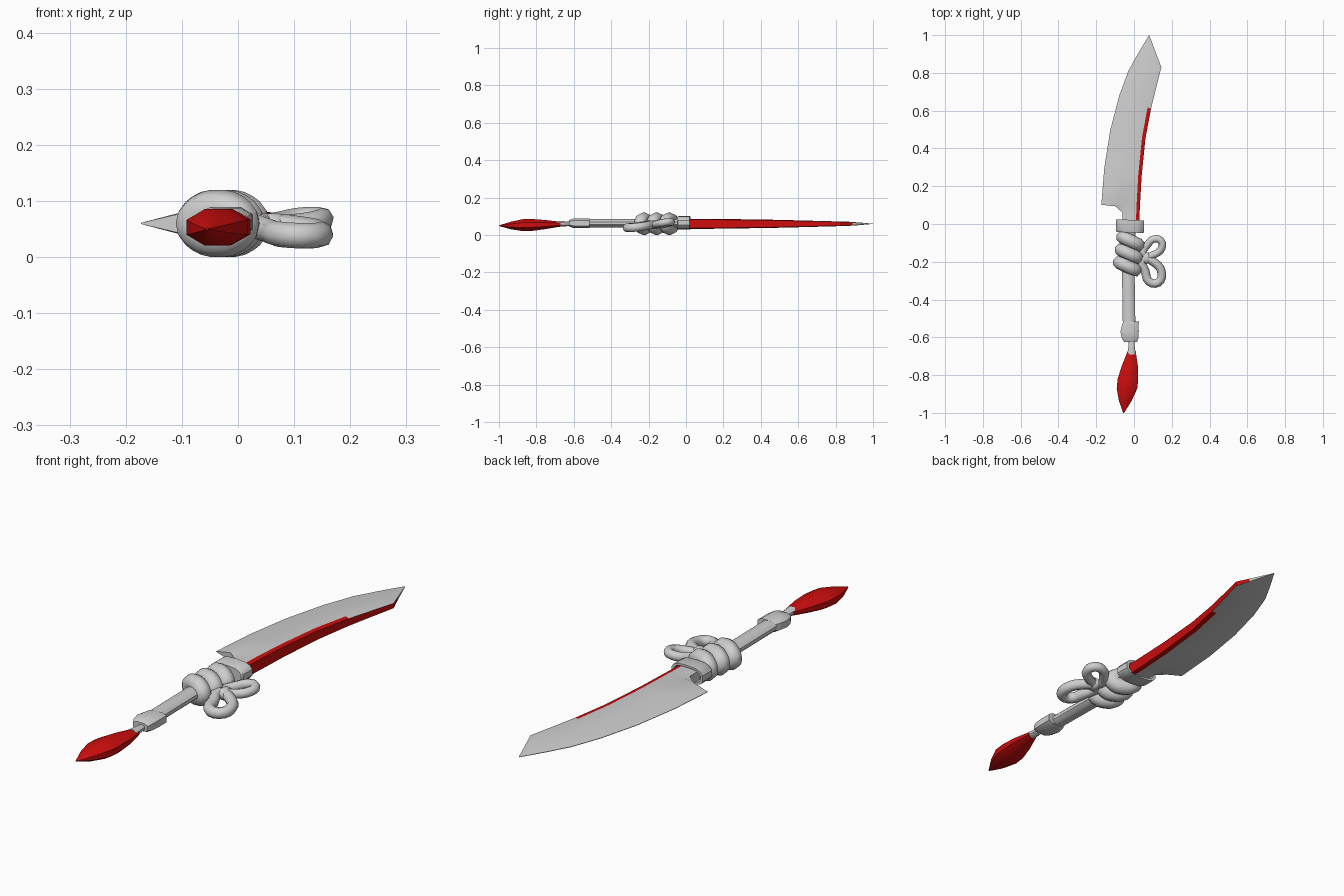
import bpy
import bmesh
from math import cos, sin, pi, radians, copysign

cube = bpy.data.objects.get("Cube")
if cube:
    bpy.data.objects.remove(cube, do_unlink=True)


def material(name, rgb):
    m = bpy.data.materials.new(name)
    m.use_nodes = True
    m.diffuse_color = (*rgb, 1)
    m.node_tree.nodes["Principled BSDF"].inputs["Base Color"].default_value = (*rgb, 1)
    return m


grey = material("light grey", (0.62, 0.62, 0.62))
red = material("deep red", (0.6, 0.004, 0.004))


def smooth(ob, angle):
    bpy.ops.object.select_all(action="DESELECT")
    ob.select_set(True)
    bpy.context.view_layer.objects.active = ob
    bpy.ops.object.shade_smooth_by_angle(angle=radians(angle))


def skin(name, rings, mats, angle=40, rule=None):
    """Bridge closed rings of points, cap both ends, colour faces by rule."""
    bm = bmesh.new()
    loops = [[bm.verts.new(p) for p in ring] for ring in rings]
    n = len(loops[0])
    for a, b in zip(loops, loops[1:]):
        for i in range(n):
            j = (i + 1) % n
            f = bm.faces.new((a[i], a[j], b[j], b[i]))
            if rule:
                f.material_index = rule(i, f.calc_center_median().y)
    bm.faces.new(loops[0])
    bm.faces.new(loops[-1])
    bmesh.ops.recalc_face_normals(bm, faces=bm.faces)
    mesh = bpy.data.meshes.new(name)
    bm.to_mesh(mesh)
    bm.free()
    for m in mats:
        mesh.materials.append(m)
    ob = bpy.data.objects.new(name, mesh)
    bpy.context.collection.objects.link(ob)
    smooth(ob, angle)
    return ob


def oval(x, y, z, rx, rz, sides=10, power=1.0, tilt=0.0):
    """Cross-section facing y; power below 1 makes it boxier."""
    ring = []
    for i in range(sides):
        a = 2 * pi * (i + 0.5) / sides
        c, s = cos(a), sin(a)
        dx = rx * copysign(abs(c) ** power, c)
        dz = rz * copysign(abs(s) ** power, s)
        ring.append((x + dx, y - tilt * dx, z + dz))
    return ring


def rope(name, points, radius):
    """Closed round cord through the points."""
    cu = bpy.data.curves.new(name, "CURVE")
    cu.dimensions = "3D"
    cu.bevel_depth = radius
    cu.bevel_resolution = 2
    cu.resolution_u = 3
    sp = cu.splines.new("BEZIER")
    sp.bezier_points.add(len(points) - 1)
    for bp, p in zip(sp.bezier_points, points):
        bp.co = p
        bp.handle_left_type = bp.handle_right_type = "AUTO"
    sp.use_cyclic_u = True
    ob = bpy.data.objects.new(name, cu)
    bpy.context.collection.objects.link(ob)
    bpy.ops.object.select_all(action="DESELECT")
    ob.select_set(True)
    bpy.context.view_layer.objects.active = ob
    bpy.ops.object.convert(target="MESH")
    ob = bpy.context.view_layer.objects.active
    ob.data.materials.clear()
    ob.data.materials.append(grey)
    smooth(ob, 60)


# Blade: edge x, y, edge half thickness, spine x, y, half thickness
MID = 0.06
stations = [
    (-0.06, -0.02, 0.02, 0.028, -0.02, 0.027),
    (-0.06, 0.06, 0.02, 0.03, 0.06, 0.027),
    (-0.10, 0.094, 0.018, 0.031, 0.09, 0.027),
    (-0.173, 0.102, 0.001, 0.032, 0.105, 0.027),
    (-0.157, 0.30, 0.001, 0.04, 0.25, 0.025),
    (-0.125, 0.50, 0.001, 0.06, 0.45, 0.022),
    (-0.078, 0.68, 0.001, 0.09, 0.61, 0.018),
    (-0.03, 0.81, 0.001, 0.117, 0.72, 0.015),
    (0.02, 0.90, 0.001, 0.145, 0.83, 0.012),
    (0.05, 0.95, 0.001, 0.122, 0.89, 0.008),
    (0.08, 1.0, 0.0005, 0.083, 0.994, 0.001),
]


def blade_section(ex, ey, e, sx, sy, t):
    chamfer = 1 - min(0.3, 0.018 / (sx - ex))
    half = [(0, e), (0.45, max(e, 0.93 * t)), (chamfer, t), (1, 0.85 * t)]
    top = [(ex + (sx - ex) * k, ey + (sy - ey) * k, MID + h) for k, h in half]
    return top + [(x, y, 2 * MID - z) for x, y, z in reversed(top)]


def blade_colour(i, y):
    return int((i == 3 and y < 0.89) or (i in (2, 4) and y < 0.6))


skin("blade", [blade_section(*s) for s in stations], [grey, red], 30, blade_colour)

# Hollow collar where blade meets grip
collar = [(-0.045, 0.07, 0.034), (-0.04, 0.076, 0.036), (0.022, 0.076, 0.036),
          (0.022, 0.064, 0.027), (-0.01, 0.062, 0.026)]
skin("collar", [oval(-0.021, y, 0.065, rx, rz, 14, 0.7, 0.04) for y, rx, rz in collar], [grey], 35)

# Grip
skin("grip", [oval(x, y, 0.063, 0.035, 0.024) for x, y in
              ((-0.025, -0.02), (-0.03, -0.27), (-0.026, -0.53))], [grey])

# Cord wound three times round the grip
for k in range(3):
    cx, cy = -0.018 - 0.009 * k, -0.09 - 0.067 * k
    rope(f"cord_wrap_{k + 1}",
         [(cx + 0.042 * cos(a), cy - 0.02 * cos(a), 0.06 + 0.025 * sin(a))
          for a in (2 * pi * i / 8 for i in range(8))], 0.035)

# Bow: two loops and a knot
rope("bow_loop_back", [(0.05, -0.165, 0.055), (0.075, -0.105, 0.062), (0.105, -0.08, 0.068),
                       (0.142, -0.088, 0.07), (0.148, -0.125, 0.066), (0.11, -0.16, 0.058)], 0.02)
rope("bow_loop_front", [(0.045, -0.19, 0.055), (0.06, -0.25, 0.045), (0.08, -0.305, 0.04),
                        (0.128, -0.31, 0.038), (0.147, -0.26, 0.042), (0.11, -0.205, 0.05)], 0.023)
skin("bow_knot", [oval(0.065, -0.18 + 0.03 * s, 0.055, r, r, 8) for s, r in
                  ((-1, 0.012), (-0.5, 0.025), (0.5, 0.025), (1, 0.012))], [grey], 60)

# Pommel cap and neck
pommel = [(-0.013, -0.515, 0.042, 0.025), (-0.019, -0.53, 0.046, 0.028),
          (-0.023, -0.57, 0.051, 0.028), (-0.021, -0.605, 0.046, 0.026),
          (-0.018, -0.625, 0.036, 0.018)]
skin("pommel", [oval(x, y, 0.063, rx, rz, 8, 0.7) for x, y, rx, rz in pommel], [grey], 30)
skin("neck", [oval(-0.013, y, 0.06, r, 0.8 * r, 8) for y, r in ((-0.61, 0.015), (-0.69, 0.022))], [grey])

# Tassel
tassel = [(-0.012, -0.67, 0.058, 0.022, 0.014), (-0.022, -0.75, 0.056, 0.046, 0.026),
          (-0.032, -0.82, 0.054, 0.059, 0.034), (-0.037, -0.87, 0.053, 0.059, 0.035),
          (-0.046, -0.935, 0.051, 0.037, 0.022), (-0.055, -1.0, 0.05, 0.003, 0.002)]
skin("tassel", [oval(*s, 8) for s in tassel], [red], 50)
